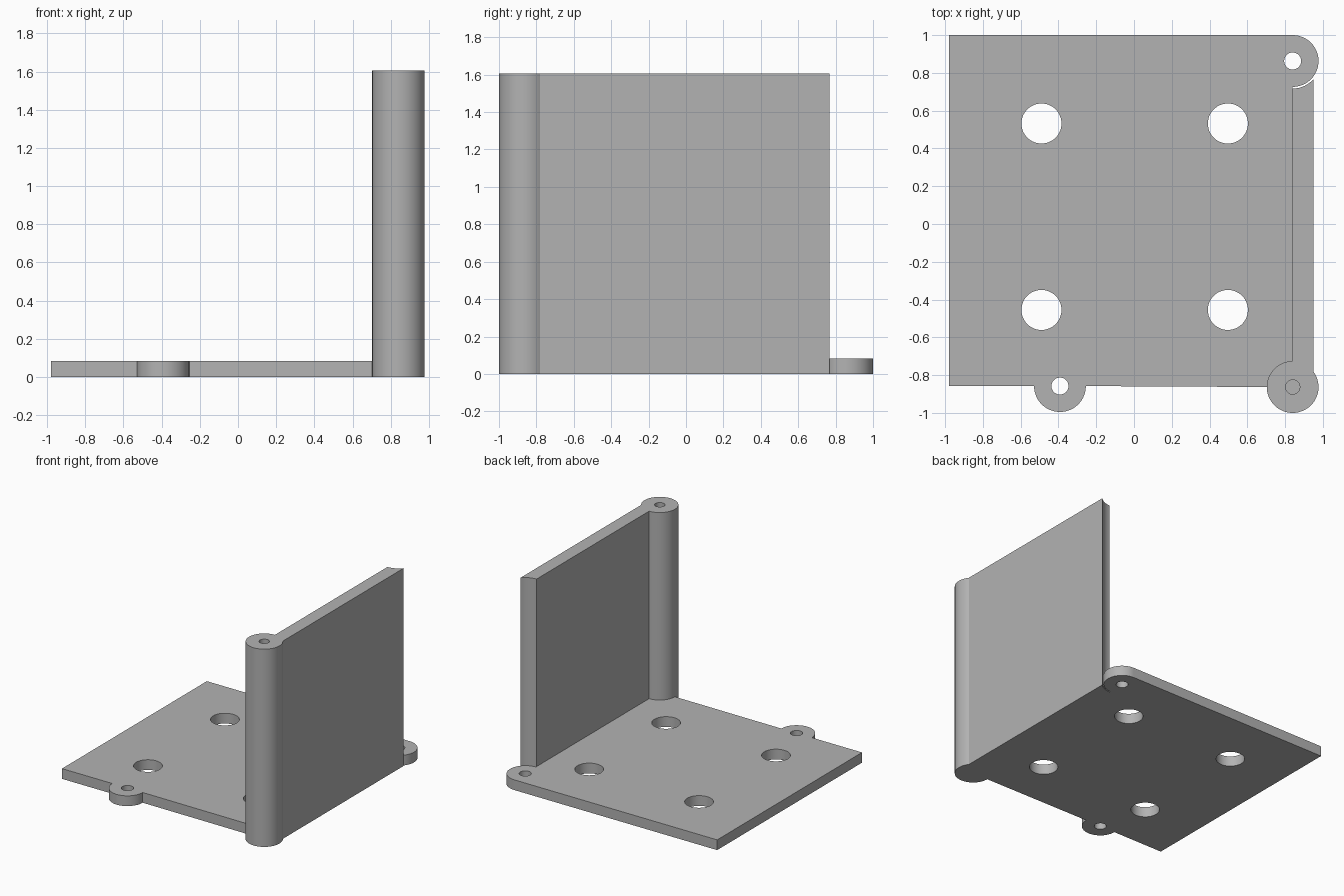
import bpy, bmesh, math

if "Cube" in bpy.data.objects:
    bpy.data.objects.remove(bpy.data.objects["Cube"])

R = 0.137                      # lug and post radius
T = 0.083                      # plate thickness
H = 1.605                      # wall height
POST = (0.84, -0.863)
BACK_LUG = (0.84, 0.863)
FRONT_LUG = (-0.392, -0.858)

grey = bpy.data.materials.new("plain grey")
grey.diffuse_color = (0.45, 0.45, 0.45, 1)
grey.use_nodes = True
grey.node_tree.nodes["Principled BSDF"].inputs["Base Color"].default_value = grey.diffuse_color


def arc(c, r, a0, a1, n):
    return [(c[0] + r * math.cos(math.radians(a0 + (a1 - a0) * i / n)),
             c[1] + r * math.sin(math.radians(a0 + (a1 - a0) * i / n)))
            for i in range(n + 1)]


def prism(name, outline, z0, z1):
    """Extrude a closed flat outline from z0 to z1."""
    bm = bmesh.new()
    face = bm.faces.new([bm.verts.new((x, y, z0)) for x, y in outline])
    ext = bmesh.ops.extrude_face_region(bm, geom=[face])["geom"]
    bmesh.ops.translate(bm, vec=(0, 0, z1 - z0),
                        verts=[g for g in ext if isinstance(g, bmesh.types.BMVert)])
    bmesh.ops.recalc_face_normals(bm, faces=bm.faces)
    mesh = bpy.data.meshes.new(name)
    bm.to_mesh(mesh)
    bm.free()
    mesh.materials.append(grey)
    ob = bpy.data.objects.new(name, mesh)
    bpy.context.collection.objects.link(ob)
    return ob


def boolean(target, tool, operation):
    mod = target.modifiers.new("bool", 'BOOLEAN')
    mod.operation, mod.solver, mod.object = operation, 'EXACT', tool
    bpy.context.view_layer.objects.active = target
    bpy.ops.object.modifier_apply(modifier=mod.name)
    bpy.data.objects.remove(tool)


def drill(target, c, r, z0, z1):
    boolean(target, prism("drill", arc(c, r, 0, 352.5, 47), z0, z1), 'DIFFERENCE')


# Base plate with a front lug and a rounded back corner lug
plate = [(-0.98, 1.0)]
plate += arc(BACK_LUG, R, 90, -90, 36)
plate += arc(POST, R, 90, 180, 18)
plate += arc(FRONT_LUG, R, 0, -180, 36)
plate += [(-0.98, FRONT_LUG[1])]
bracket = prism("bracket", plate, 0, T)

# Tall side wall with its round hinge post and a concave back edge
wall_x, notch = 0.95, 0.146
dx = wall_x - POST[0]
wall = arc(POST, R, 90, 180, 18)
wall += arc(POST, R, 180, 360 + math.degrees(math.acos(dx / R)), 43)[1:]
wall += arc(BACK_LUG, notch, -math.degrees(math.acos(dx / notch)), -90, 10)
boolean(bracket, prism("wall", wall, 0, H), 'UNION')

# Four large mounting holes
for x in (-0.49, 0.497):
    for y in (-0.455, 0.532):
        drill(bracket, (x, y), 0.106, -0.1, T + 0.1)

# Hinge holes through the lugs, and a blind one in the post
for c in (BACK_LUG, FRONT_LUG):
    drill(bracket, c, 0.045, -0.1, T + 0.1)
drill(bracket, POST, 0.038, H - 0.2, H + 0.1)

# Smooth round sides, crisp edges
bpy.ops.object.select_all(action='DESELECT')
bracket.select_set(True)
bpy.context.view_layer.objects.active = bracket
bpy.ops.object.shade_smooth_by_angle(angle=math.radians(30))
